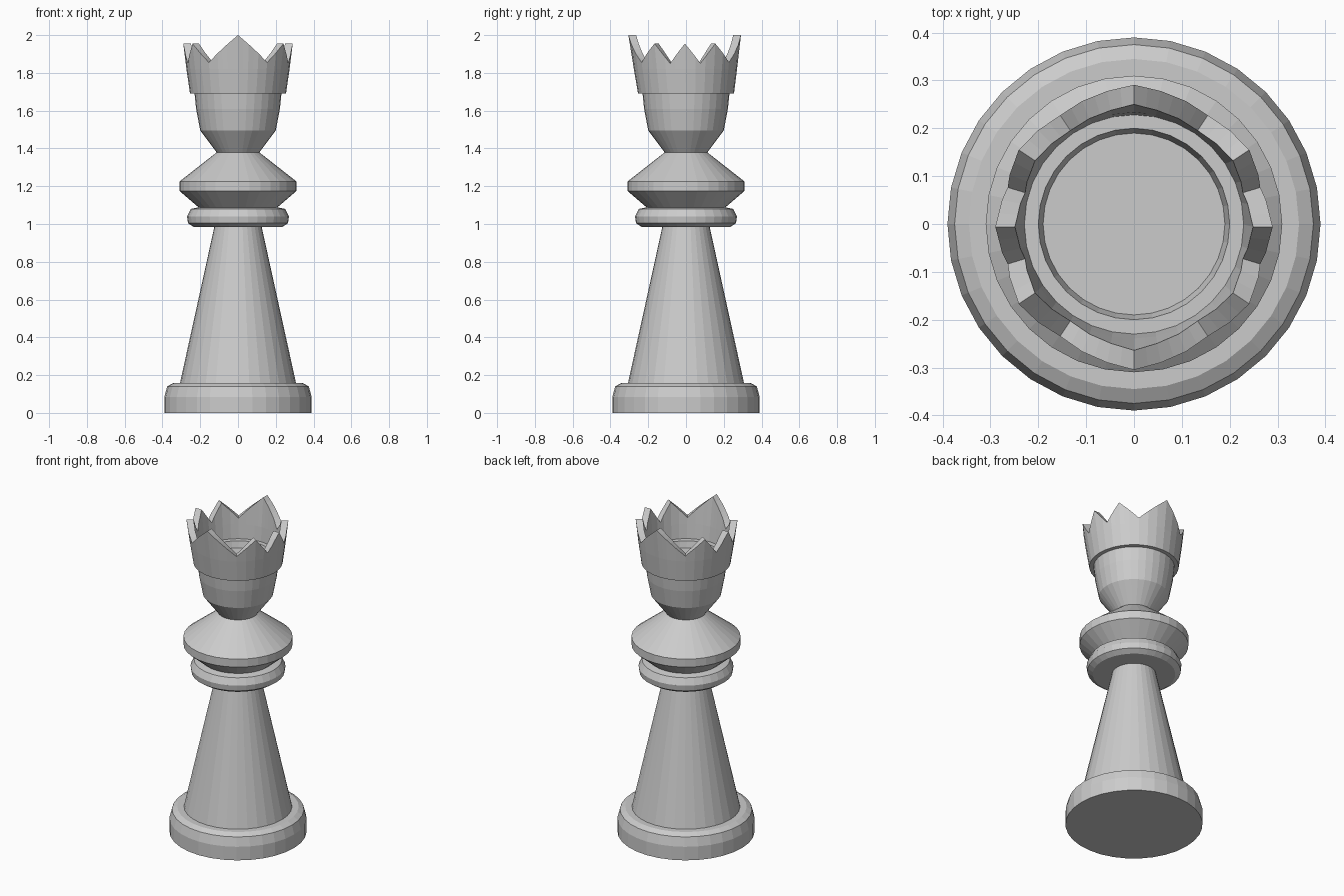
import bpy, bmesh
from math import sin, cos, pi

if "Cube" in bpy.data.objects:
    bpy.data.objects.remove(bpy.data.objects["Cube"])

SIDES = 32


def add_object(name, bm):
    bmesh.ops.remove_doubles(bm, verts=bm.verts, dist=1e-5)
    bmesh.ops.recalc_face_normals(bm, faces=bm.faces)
    mesh = bpy.data.meshes.new(name)
    bm.to_mesh(mesh)
    bm.free()
    obj = bpy.data.objects.new(name, mesh)
    bpy.context.collection.objects.link(obj)
    return obj


def lathe(name, profile):
    """Spin an (r, z) profile around z; ends on the axis close the solid."""
    bm = bmesh.new()
    verts = [bm.verts.new((0, -r, z)) for r, z in profile]
    edges = [bm.edges.new(pair) for pair in zip(verts, verts[1:])]
    bmesh.ops.spin(bm, geom=verts + edges, cent=(0, 0, 0), axis=(0, 0, 1),
                   angle=2 * pi, steps=SIDES)
    return add_object(name, bm)


def interpolate(x, points):
    for (x0, y0), (x1, y1) in zip(points, points[1:]):
        if x <= x1:
            return y0 + (y1 - y0) * (x - x0) / (x1 - x0)
    return points[-1][1]


# Foot, tapering stem, collars and head
lathe("base", [(0, 0), (0.39, 0), (0.39, 0.085), (0.375, 0.14),
               (0.345, 0.157), (0, 0.157)])
lathe("stem", [(0, 0.15), (0.309, 0.15), (0.122, 1.0), (0, 1.0)])
lathe("lower_collar", [(0, 0.985), (0.235, 0.985), (0.265, 1.005),
                       (0.27, 1.04), (0.25, 1.08), (0.2, 1.09), (0, 1.09)])
lathe("upper_collar", [(0, 1.085), (0.205, 1.085), (0.31, 1.175),
                       (0.31, 1.225), (0.112, 1.38), (0, 1.38)])
lathe("head", [(0, 1.378), (0.112, 1.378), (0.2, 1.495), (0.222, 1.61),
               (0.23, 1.69), (0.23, 1.73), (0.2, 1.73), (0.19, 1.69), (0, 1.69)])

# Crown: wide tall points at front and back, three small ones on each side
COLS = 64
RIM = [(0, 1.955), (3, 1.85), (6, 1.955), (10, 1.855), (16, 2.0)]  # column, height
OUTER = [(1.69, 0.254), (1.84, 0.276), (1.95, 0.289), (2.0, 0.298)]  # height, radius
INNER = [(1.69, 0.226), (1.84, 0.238), (1.95, 0.248), (2.0, 0.257)]

bm = bmesh.new()
columns = []
for i in range(COLS):
    a = 2 * pi * i / COLS
    flat = cos(pi / SIDES) if i % 2 else 1     # keep 32 flat facets
    quarter = i % 32
    top = interpolate(min(quarter, 32 - quarter), RIM)
    section = [(z, interpolate(z, OUTER)) for z in (1.69, 1.82, top)]
    section += [(z, interpolate(z, INNER)) for z in (top, 1.82, 1.69)]
    columns.append([bm.verts.new((r * flat * cos(a),
                                  r * flat * sin(a) - 0.007 * (z - 1.69) / 0.31, z))
                    for z, r in section])
for i, col in enumerate(columns):
    nxt = columns[(i + 1) % COLS]
    for j in range(6):
        k = (j + 1) % 6
        bm.faces.new((col[j], nxt[j], nxt[k], col[k]))
add_object("crown", bm)
